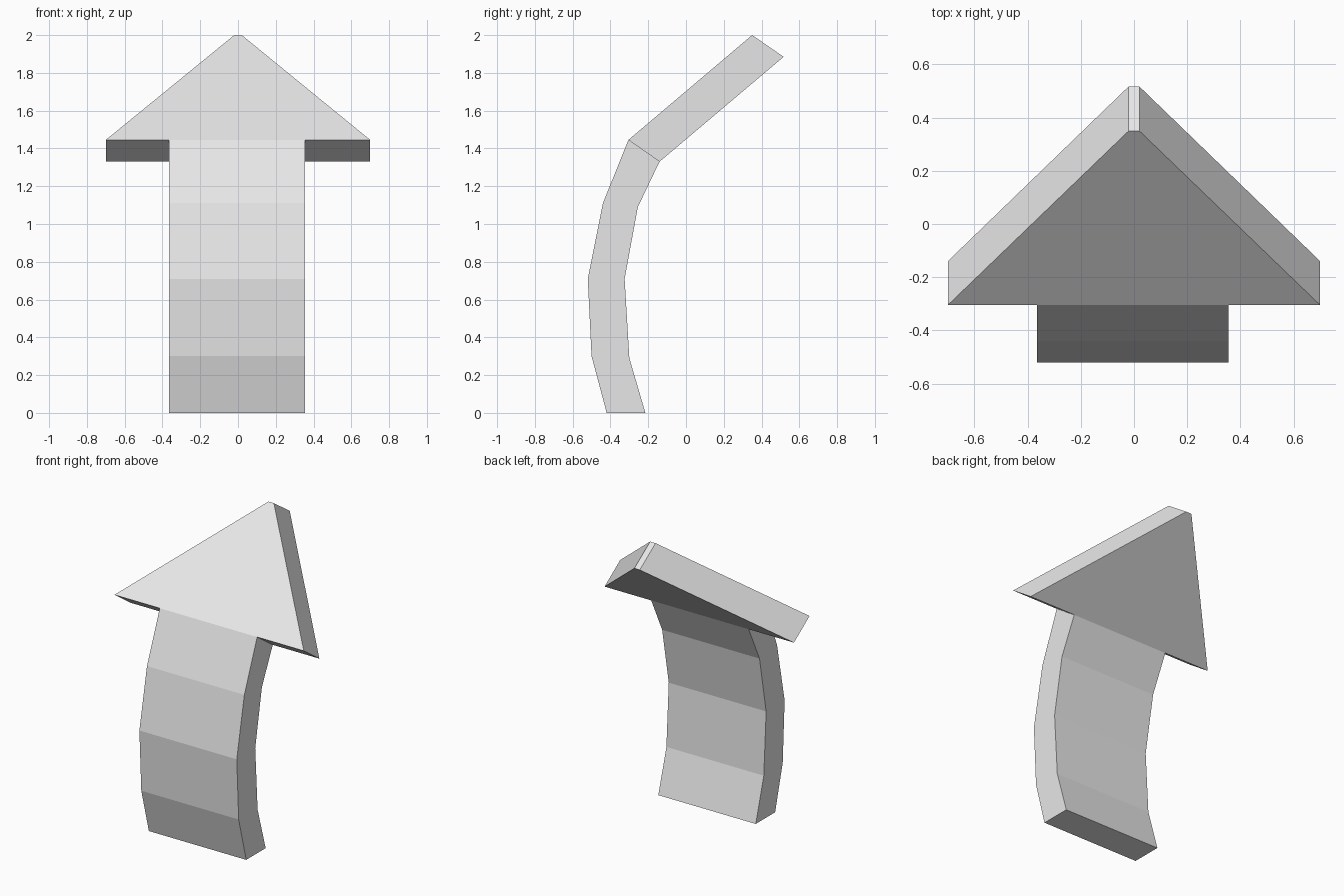
import bpy, bmesh

cube = bpy.data.objects.get("Cube")
if cube:
    bpy.data.objects.remove(cube, do_unlink=True)

grey = bpy.data.materials.new("light grey")
grey.use_nodes = True
colour = (0.8, 0.8, 0.8, 1)
grey.diffuse_color = colour
for node in grey.node_tree.nodes:
    if node.type == 'BSDF_PRINCIPLED':
        node.inputs["Base Color"].default_value = colour


def loft(name, sections):
    """Join sections (x left, x right, front (y, z), back (y, z)) into a solid."""
    bm = bmesh.new()
    rings = [[bm.verts.new((x, *p)) for x, p in
              ((x0, front), (x1, front), (x1, back), (x0, back))]
             for x0, x1, front, back in sections]
    for low, high in zip(rings, rings[1:]):
        for i in range(4):
            j = (i + 1) % 4
            bm.faces.new((low[i], low[j], high[j], high[i]))
    bm.faces.new(rings[0][::-1])
    bm.faces.new(rings[-1])
    bmesh.ops.recalc_face_normals(bm, faces=bm.faces)
    mesh = bpy.data.meshes.new(name)
    bm.to_mesh(mesh)
    bm.free()
    mesh.materials.append(grey)
    obj = bpy.data.objects.new(name, mesh)
    bpy.context.collection.objects.link(obj)
    return obj


# Where the shaft meets the head
neck_front, neck_back = (-0.305, 1.445), (-0.14, 1.33)

# Curved shaft, bending backwards as it rises
front = [(-0.42, 0), (-0.5, 0.3), (-0.52, 0.71), (-0.44, 1.11), neck_front]
back = [(-0.215, 0), (-0.3, 0.29), (-0.325, 0.71), (-0.255, 1.09), neck_back]
loft("arrow_shaft", [(-0.365, 0.355, f, b) for f, b in zip(front, back)])

# Sloping triangular head with a narrow blunt tip
loft("arrow_head", [(-0.70, 0.70, neck_front, neck_back),
                    (-0.02, 0.02, (0.35, 2.0), (0.517, 1.885))])
